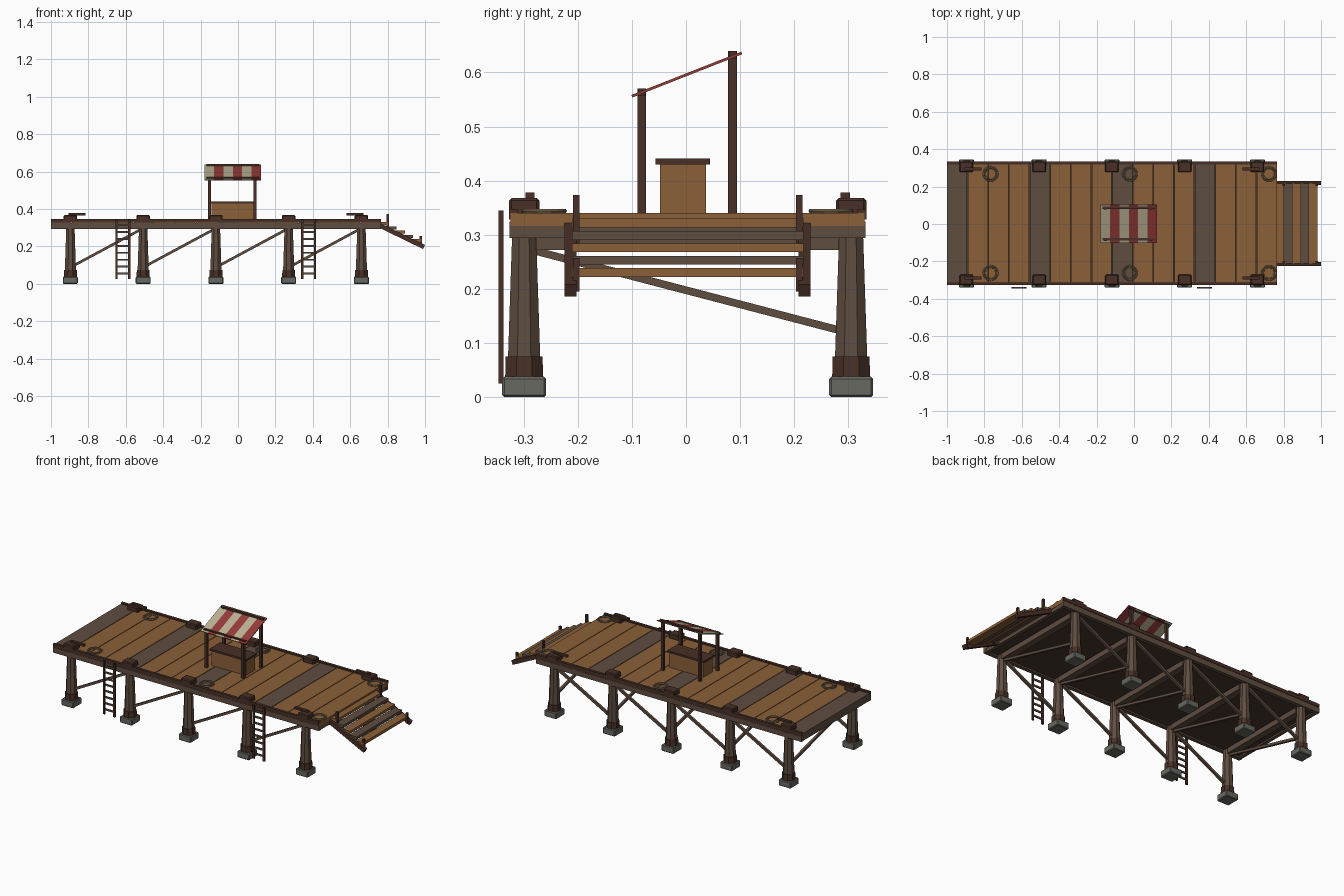
import bpy, bmesh, math
from mathutils import Vector, Matrix

if "Cube" in bpy.data.objects:
    bpy.data.objects.remove(bpy.data.objects["Cube"])


def material(name, r, g, b):
    m = bpy.data.materials.new(name)
    m.diffuse_color = (r, g, b, 1)
    m.use_nodes = True
    m.node_tree.nodes["Principled BSDF"].inputs["Base Color"].default_value = m.diffuse_color
    return m


PLANK = material("plank_wood", .26, .115, .04)
GREY = material("weathered_wood", .115, .075, .053)
DARK = material("dark_wood", .065, .03, .02)
UNDER = material("underside_wood", .06, .038, .026)
STONE = material("stone", .14, .14, .12)
ROPE = material("rope", .2, .15, .085)
RED = material("red_cloth", .3, .045, .04)
CREAM = material("cream_cloth", .5, .44, .3)
YC = .003  # centre line of the deck


def finish(bm, name, mat, bevel=0):
    me = bpy.data.meshes.new(name)
    bm.to_mesh(me)
    bm.free()
    me.materials.append(mat)
    ob = bpy.data.objects.new(name, me)
    bpy.context.collection.objects.link(ob)
    if bevel:
        mod = ob.modifiers.new("bevel", "BEVEL")
        mod.width, mod.segments = bevel, 1
    return ob


def box(name, mat, x, y, z, bevel=0):
    """Box from (min, max) ranges on each axis."""
    bm = bmesh.new()
    size = [b - a for a, b in (x, y, z)]
    mid = [(a + b) / 2 for a, b in (x, y, z)]
    bmesh.ops.create_cube(bm, size=1, matrix=Matrix.Translation(mid) @ Matrix.Diagonal((*size, 1)))
    return finish(bm, name, mat, bevel)


def beam(name, mat, p, q, width, depth):
    """Rectangular bar running from p to q."""
    p, q = Vector(p), Vector(q)
    d = (q - p).normalized()
    side = d.cross(Vector((0, 0, 1))).normalized()
    rot = Matrix((d, side, d.cross(side))).transposed().to_4x4()
    if rot.determinant() < 0:
        rot = rot @ Matrix.Diagonal((1, -1, 1, 1))
    bm = bmesh.new()
    bmesh.ops.create_cube(bm, size=1, matrix=Matrix.Translation((p + q) / 2) @ rot
                          @ Matrix.Diagonal(((q - p).length, width, depth, 1)))
    return finish(bm, name, mat)


def octagon(name, mat, x, y, z0, z1, half0, half1):
    """Tapered eight-sided post, flats facing the axes."""
    k = 1 / math.cos(math.pi / 8)
    bm = bmesh.new()
    bmesh.ops.create_cone(bm, cap_ends=True, segments=8, radius1=half0 * k, radius2=half1 * k,
                          depth=z1 - z0, matrix=Matrix.Translation((x, y, (z0 + z1) / 2))
                          @ Matrix.Rotation(math.pi / 8, 4, 'Z'))
    return finish(bm, name, mat)


def ring(name, x, y, z, major, minor):
    """Rope loop lying flat."""
    bm = bmesh.new()
    n, m = 20, 6
    v = [[bm.verts.new((x + (major + minor * math.cos(b)) * math.cos(a),
                        y + (major + minor * math.cos(b)) * math.sin(a), z + minor * math.sin(b)))
          for b in (math.tau * j / m for j in range(m))]
         for a in (math.tau * i / n for i in range(n))]
    for i in range(n):
        for j in range(m):
            k, l = (i + 1) % n, (j + 1) % m
            bm.faces.new((v[i][j], v[k][j], v[k][l], v[i][l]))
    return finish(bm, name, ROPE)


# Deck planks, every fourth one weathered
X0, X1 = -1, .765
step = (X1 - X0) / 16
for i in range(16):
    box("deck_plank", GREY if i % 4 == 0 else PLANK,
        (X0 + i * step + (.002 if i else 0), X0 + (i + 1) * step - (.002 if i < 15 else 0)),
        (YC - .327, YC + .327), (.316, .34))
box("deck_underside", UNDER, (X0 + .005, X1 - .005), (YC - .31, YC + .31), (.303, .317))

# Side beams and edge curbs
for s in (-1, 1):
    y = YC + s * .318
    box("side_beam", GREY, (X0, X1), (y - .011, y + .011), (.294, .325))
    y = YC + s * .322
    box("edge_curb", DARK, (X0, X1), (y - .008, y + .008), (.328, .348))
for x in (X0 + .012, X1 - .012):
    box("end_beam", GREY, (x - .01, x + .01), (YC - .308, YC + .308), (.294, .316))

# Piles with footings, collars, caps and bracing
xs = [-.896 + .389 * i for i in range(5)]
for i, x in enumerate(xs):
    for s in (-1, 1):
        y = YC + s * .302
        box("stone_footing", STONE, (x - .04, x + .04), (y - .0405, y + .0405), (0, .038), .004)
        octagon("pile", GREY, x, y, .036, .305, .031, .022)
        octagon("pile_collar", DARK, x, y, .037, .075, .035, .034)
        box("pile_cap", DARK, (x - .036, x + .036), (y - .028, y + .028), (.335, .368), .005)
        if i in (0, 4):  # mooring bars on the corner caps
            yb = YC + s * .291
            a, b = sorted((x - .01 * (1 - i / 2), x + .08 * (1 - i / 2)))
            box("mooring_bar", DARK, (a, b), (yb - .0085, yb + .0085), (.366, .378))
        if i < 4:
            beam("long_brace", GREY, (x + .022, y, .1), (xs[i + 1] - .01, y, .292), .014, .014)
    box("cross_cap", GREY, (x - .02, x + .02), (YC - .28, YC + .28), (.272, .304))
    beam("cross_brace", GREY, (x, -.285, .272), (x, .29, .122), .014, .014)

# Rope coils on the deck
for x in (-.767, -.022, .722):
    for s in (-1, 1):
        ring("rope_coil", x, YC + s * .265, .344, .038, .004)
        ring("rope_coil_inner", x, YC + s * .265, .344, .030, .003)

# Ladders on the front side
for x in (-.615, .378):
    for s in (-1, 1):
        xr = x + s * .034
        box("ladder_rail", DARK, (xr - .006, xr + .006), (-.346, -.337), (.025, .345))
    for k in range(8):
        z = .055 + k * .037
        box("ladder_rung", GREY, (x - .03, x + .03), (-.345, -.338), (z - .005, z + .005))

# Stairs at the right end
for k in range(5):
    x, z = .956 - k * .0445, .2305 + k * .0228
    box("stair_tread", GREY if k % 2 else PLANK, (x - .025, x + .025),
        (YC - .214, YC + .214), (z - .008, z + .008))
for s in (-1, 1):
    y = YC + s * .216
    beam("stair_stringer", DARK, (.76, y, .311), (.9945, y, .197), .022, .024)
    y = YC + s * .206
    box("stair_peg", DARK, (.795, .807), (y - .006, y + .006), (.285, .374))
    box("stair_peg", DARK, (.971, .983), (y - .006, y + .006), (.195, .257))

# Market stall: counter, posts and rails
box("stall_counter", PLANK, (-.142, .086), (-.048, .037), (.338, .431))
box("stall_counter_top", DARK, (-.15, .094), (-.056, .044), (.43, .441))
for y, top in ((-.082, .57), (.086, .64)):
    for x in (-.152, .092):
        box("stall_post", DARK, (x - .008, x + .008), (y - .008, y + .008), (.338, top))
    box("awning_rail", DARK, (-.168, .112), (y - .007, y + .007), (top - .014, top))

# Striped sloping awning
for k in range(6):
    x = -.153 + k * .05
    beam("awning_stripe", RED if k % 2 else CREAM, (x, -.1, .556), (x, .103, .636), .05, .005)
